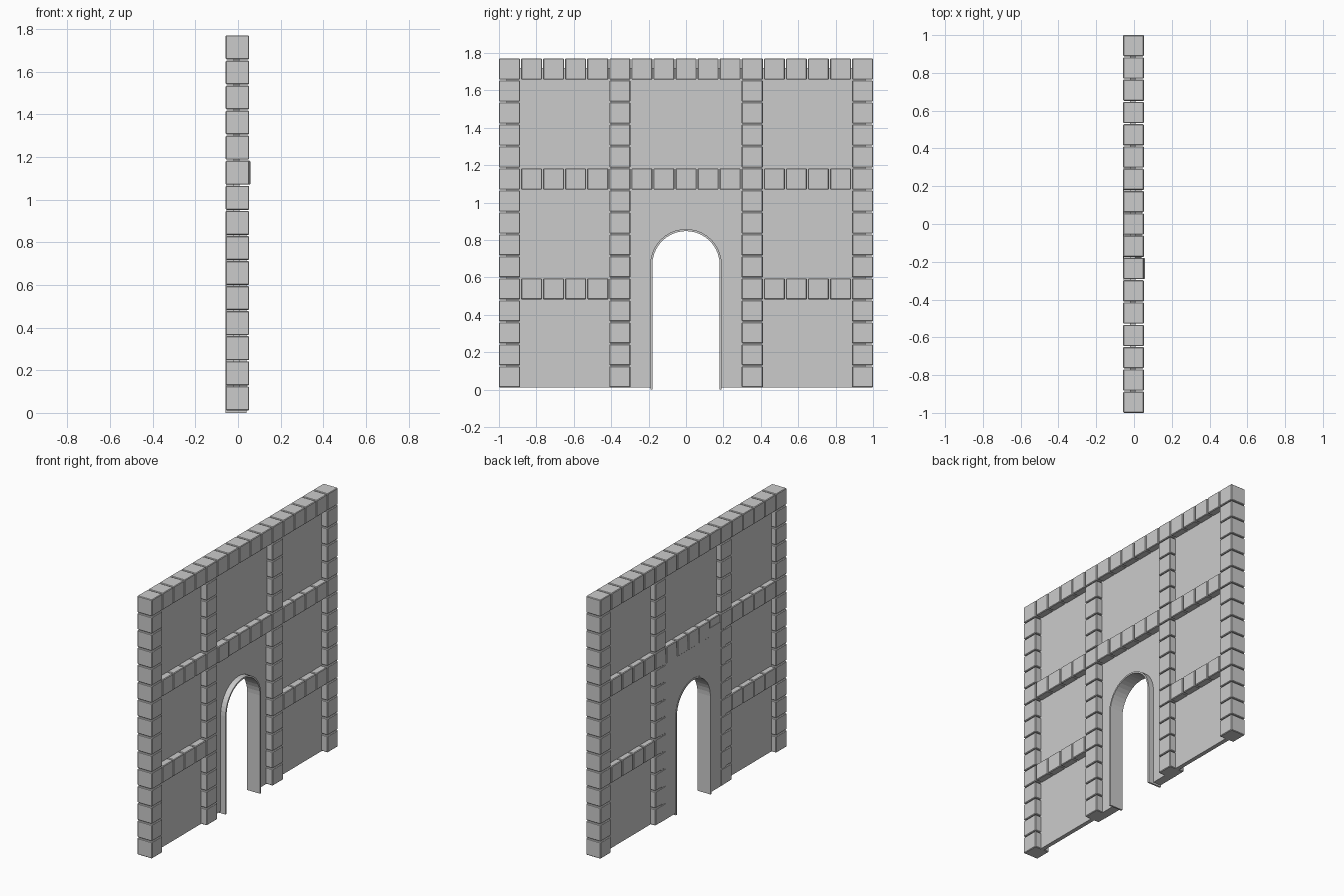
import bpy, bmesh, math

if "Cube" in bpy.data.objects:
    bpy.data.objects.remove(bpy.data.objects["Cube"])

stone = bpy.data.materials.new("grey stone")
stone.diffuse_color = (0.6, 0.6, 0.6, 1)
stone.use_nodes = True
stone.node_tree.nodes["Principled BSDF"].inputs["Base Color"].default_value = stone.diffuse_color

SIZE_X, SIZE, PITCH, BASE = 0.11, 0.1125, 0.118, 0.012
PITCH_Z = 0.1176
MID_X = -0.0025


def finish(name, bm):
    bmesh.ops.recalc_face_normals(bm, faces=bm.faces)
    me = bpy.data.meshes.new(name)
    bm.to_mesh(me)
    bm.free()
    me.materials.append(stone)
    ob = bpy.data.objects.new(name, me)
    bpy.context.collection.objects.link(ob)
    return ob


def add_box(bm, lo, hi):
    verts = bmesh.ops.create_cube(bm, size=1)["verts"]
    for v in verts:
        for i in range(3):
            v.co[i] = lo[i] + (v.co[i] + 0.5) * (hi[i] - lo[i])


def prism(name, outline, x0, x1):
    # extrude a (y, z) outline along x
    bm = bmesh.new()
    face = bm.faces.new([bm.verts.new((x0, y, z)) for y, z in outline])
    ext = bmesh.ops.extrude_face_region(bm, geom=[face], use_keep_orig=True)
    for g in ext["geom"]:
        if isinstance(g, bmesh.types.BMVert):
            g.co.x = x1
    return finish(name, bm)


def arch(r, bottom, spring=0.668, n=20):
    # from the left foot over the top to the right foot
    pts = [(-r, bottom)]
    pts += [(-r * math.cos(math.pi * i / n), spring + r * math.sin(math.pi * i / n))
            for i in range(n + 1)]
    return pts + [(r, bottom)]


def blocks(name, cells):
    # small bevelled stone blocks on the 17 x 15 grid
    bm = bmesh.new()
    for col, row in cells:
        y = -1 + col * PITCH
        z = BASE + row * PITCH_Z
        dx = 0.005 if (col, row) == (6, 9) else 0
        add_box(bm, (MID_X - SIZE_X / 2 + dx, y, z),
                (MID_X + SIZE_X / 2 + dx, y + SIZE, z + SIZE))
    ob = finish(name, bm)
    bev = ob.modifiers.new("bevel", "BEVEL")
    bev.width = 0.004
    bev.segments = 1
    return ob


# Block pillars and beams
pillars = (0, 5, 11, 16)
for c, label in zip(pillars, ("outer_left", "inner_left", "inner_right", "outer_right")):
    blocks(label + "_pillar", [(c, r) for r in range(14)])
blocks("top_beam", [(c, 14) for c in range(17)])
blocks("middle_beam", [(c, 9) for c in range(17) if c not in pillars])
blocks("lower_beams", [(c, 4) for c in list(range(1, 5)) + list(range(12, 16))])

# Recessed panels of the side bays and the upper middle bay
for name, y0, y1, z0 in (("left_panel", -0.96, -0.35, BASE),
                         ("right_panel", 0.35, 0.96, BASE),
                         ("upper_middle_panel", -0.35, 0.35, 1.13)):
    bm = bmesh.new()
    add_box(bm, (-0.02, y0, z0), (0.008, y1, 1.72))
    finish(name, bm)

# Thick wall around the doorway
prism("doorway_wall",
      arch(0.187, BASE) + [(0.35, BASE), (0.35, 1.13), (-0.35, 1.13), (-0.35, BASE)],
      -0.055, 0.003)

# Thin lining of the doorway, standing proud on one side
prism("doorway_lining", arch(0.191, 0) + arch(0.18, 0)[::-1], -0.0575, 0.04)
